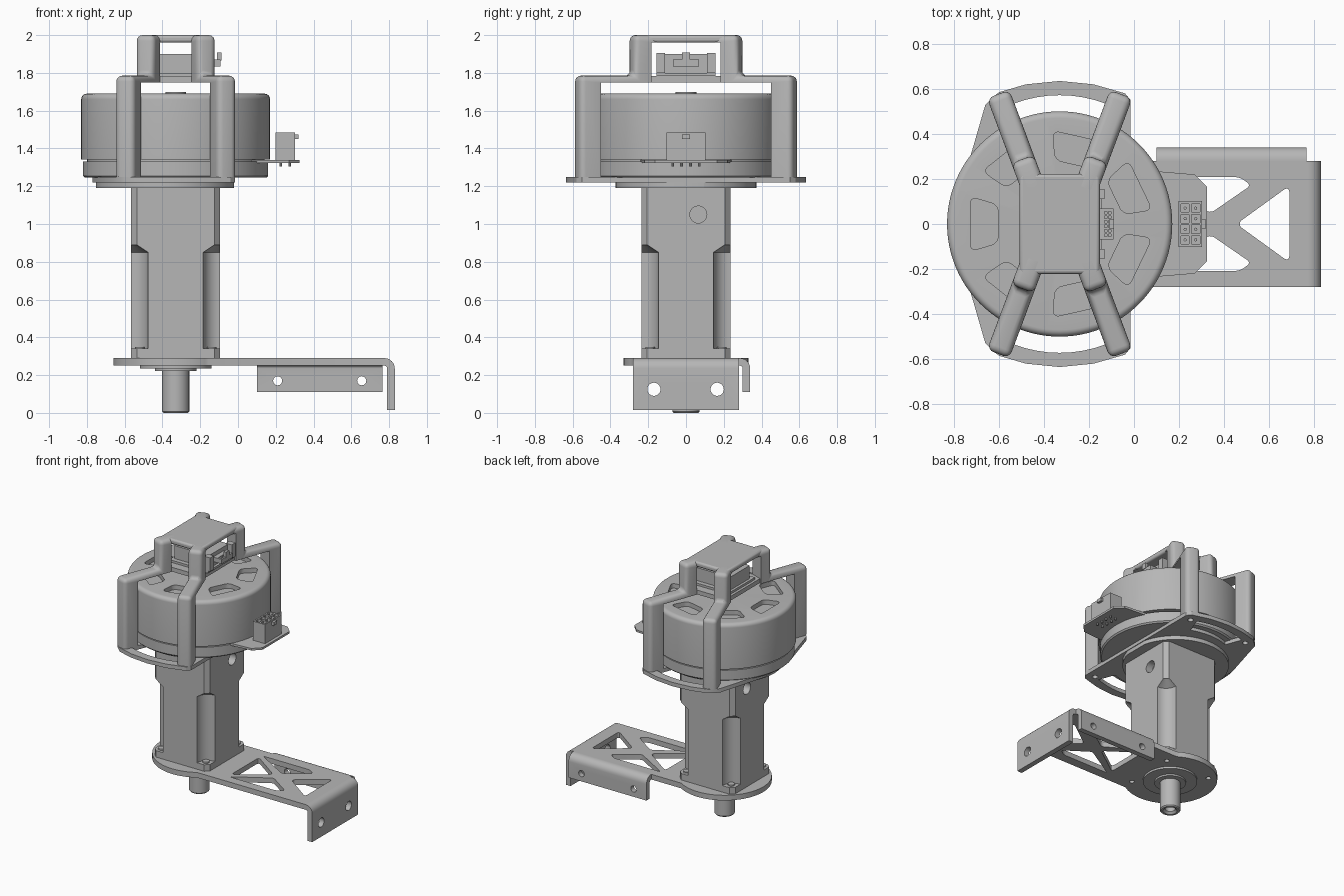
import bpy, bmesh, math
from math import cos, sin, radians, pi
from mathutils import Matrix, Vector

if "Cube" in bpy.data.objects:
    bpy.data.objects.remove(bpy.data.objects["Cube"])

CX = -0.33  # motor axis
AXIS = Matrix.Translation((CX, 0, 0))
# local (a, b, depth) -> world, for side profiles
SIDE_XZ = Matrix(((1, 0, 0, 0), (0, 0, 1, 0), (0, 1, 0, 0), (0, 0, 0, 1)))
SIDE_YZ = Matrix(((0, 0, 1, 0), (1, 0, 0, 0), (0, 1, 0, 0), (0, 0, 0, 1)))
QUADRANTS = [(1, 1), (1, -1), (-1, 1), (-1, -1)]

grey = bpy.data.materials.new("plain_grey")
grey.use_nodes = True
grey.diffuse_color = (0.47, 0.47, 0.47, 1)
grey.node_tree.nodes["Principled BSDF"].inputs["Base Color"].default_value = grey.diffuse_color
made = []


def finish(name, bm):
    bmesh.ops.recalc_face_normals(bm, faces=bm.faces)
    mesh = bpy.data.meshes.new(name)
    bm.to_mesh(mesh)
    bm.free()
    mesh.materials.append(grey)
    ob = bpy.data.objects.new(name, mesh)
    bpy.context.collection.objects.link(ob)
    made.append(ob)
    return ob


def add_prism(bm, pts, lo, hi, mat=Matrix(), rounding=0):
    """Extrude a flat outline, optionally with rounded corners."""
    part = bmesh.new()
    part.faces.new([part.verts.new((p[0], p[1], lo)) for p in pts])
    if rounding:
        bmesh.ops.bevel(part, geom=part.verts[:], offset=rounding, segments=5,
                        profile=0.5, affect='VERTICES', clamp_overlap=True)
    ext = bmesh.ops.extrude_face_region(part, geom=part.faces[:])
    up = [v for v in ext["geom"] if isinstance(v, bmesh.types.BMVert)]
    bmesh.ops.translate(part, verts=up, vec=(0, 0, hi - lo))
    part.transform(mat)
    bmesh.ops.recalc_face_normals(part, faces=part.faces)
    tmp = bpy.data.meshes.new("tmp")
    part.to_mesh(tmp)
    part.free()
    bm.from_mesh(tmp)
    bpy.data.meshes.remove(tmp)


def prism(name, *args, **kw):
    bm = bmesh.new()
    add_prism(bm, *args, **kw)
    return finish(name, bm)


def circle(x, y, r, n=24):
    return [(x + r * cos(2 * pi * i / n), y + r * sin(2 * pi * i / n)) for i in range(n)]


def rect(x0, x1, y0, y1):
    return [(x0, y0), (x1, y0), (x1, y1), (x0, y1)]


def sector(r0, r1, mid, half, n=8):
    """Ring sector outline around the origin, angles in degrees."""
    a = [radians(mid - half + 2 * half * i / n) for i in range(n + 1)]
    return [(r1 * cos(t), r1 * sin(t)) for t in a] + [(r0 * cos(t), r0 * sin(t)) for t in a[::-1]]


def lathe_mesh(profile, steps=96):
    bm = bmesh.new()
    vs = [bm.verts.new((r, 0, z)) for r, z in profile]
    edges = [bm.edges.new(p) for p in zip(vs, vs[1:])]
    bmesh.ops.spin(bm, geom=vs + edges, cent=(0, 0, 0), axis=(0, 0, 1), angle=2 * pi,
                   steps=steps, use_merge=True)
    bmesh.ops.remove_doubles(bm, verts=bm.verts, dist=1e-5)
    return bm


def lathe(name, profile, steps=96):
    bm = lathe_mesh(profile, steps)
    bm.transform(AXIS)
    return finish(name, bm)


def cut(ob, bm):
    """Subtract a cutter mesh and discard the cutter."""
    tool = finish("cutter", bm)
    made.remove(tool)
    mod = ob.modifiers.new("cut", 'BOOLEAN')
    mod.operation, mod.solver, mod.object = 'DIFFERENCE', 'EXACT', tool
    bpy.context.view_layer.objects.active = ob
    bpy.ops.object.modifier_apply(modifier=mod.name)
    bpy.data.objects.remove(tool)


# Output shaft with a bored tip, and its collar
lathe("output_shaft", [(0, 0.06), (0.035, 0.06), (0.035, 0.015), (0.05, 0), (0.065, 0), (0.072, 0.008),
                       (0.072, 0.222), (0.11, 0.222), (0.11, 0.235), (0.19, 0.235), (0.19, 0.252),
                       (0, 0.252)], 48)

# Mounting bracket: round base, arm with truss windows
arc = [radians(58 + 244 * i / 60) for i in range(61)]
outline = [(CX + 0.33 * cos(t), 0.33 * sin(t)) for t in arc] + [(0.775, -0.28), (0.775, 0.28)]
plate = prism("bracket_plate", outline, 0.25, 0.29)
bm = bmesh.new()
add_prism(bm, [(0.455, 0), (0.69, -0.17), (0.69, 0.17)], 0.2, 0.35, rounding=0.03)
add_prism(bm, [(0.3, 0), (0.06, -0.17), (0.06, 0.17)], 0.2, 0.35, rounding=0.03)
for s in (1, -1):
    add_prism(bm, [(0.07, s * 0.208), (0.34, s * 0.048), (0.52, s * 0.172), (0.47, s * 0.208)],
              0.2, 0.35, rounding=0.02)
for sx, sy in QUADRANTS:
    add_prism(bm, circle(CX + sx * 0.19, sy * 0.19, 0.018), 0.2, 0.35)
cut(plate, bm)


def bent_flange(name, start, end, bottom, lo, hi, mat, holes, hole_z, hole_r):
    t, r = 0.04, 0.055
    turn = [radians(90 - 15 * i) for i in range(7)]
    pts = [(start, 0.29)] + [(end - r + r * cos(a), 0.29 - r + r * sin(a)) for a in turn]
    pts += [(end, bottom), (end - t, bottom)]
    pts += [(end - r + (r - t) * cos(a), 0.29 - r + (r - t) * sin(a)) for a in turn[::-1]]
    pts += [(start, 0.25)]
    ob = prism(name, pts, lo, hi, mat)
    across = SIDE_YZ if mat == SIDE_XZ else SIDE_XZ
    cutter = bmesh.new()
    for h in holes:
        add_prism(cutter, circle(h, hole_z, hole_r), end - 0.1, end + 0.1, across)
    cut(ob, cutter)


bent_flange("end_flange", 0.77, 0.83, 0.015, -0.28, 0.28, SIDE_XZ, (-0.17, 0.165), 0.125, 0.035)
bent_flange("back_flange", 0.275, 0.34, 0.11, 0.1, 0.765, SIDE_YZ, (0.21, 0.655), 0.17, 0.024)

# Gearbox column with scooped corners and a cross hole
W = 0.236
c = 0.03
corners = [(W, W - c), (W - c, W), (c - W, W), (-W, W - c), (-W, c - W), (c - W, -W), (W - c, -W), (W, c - W)]
gearbox = prism("gearbox", corners, 0.29, 1.2, AXIS)
bm = bmesh.new()
scoop = lathe_mesh([(0, 0.34), (0.09, 0.34), (0.09, 0.85), (0.03, 0.89), (0, 0.89)], 32)
scoop_mesh = bpy.data.meshes.new("scoop")
for sx, sy in QUADRANTS:
    copy = scoop.copy()
    copy.transform(Matrix.Translation((CX + sx * W, sy * W, 0)))
    copy.to_mesh(scoop_mesh)
    copy.free()
    bm.from_mesh(scoop_mesh)
scoop.free()
bpy.data.meshes.remove(scoop_mesh)
add_prism(bm, circle(0.065, 1.05, 0.045), -0.15, 0, SIDE_YZ)
add_prism(bm, circle(0.065, 1.05, 0.045), -0.7, -0.5, SIDE_YZ)
cut(gearbox, bm)
for i, (sx, sy) in enumerate(QUADRANTS):
    prism("corner_screw_%d" % (i + 1), circle(CX + sx * 0.19, sy * 0.19, 0.025), 0.33, 0.35)

# Adapter under the motor
adapter = prism("adapter_plate", circle(-0.38, 0, 0.372, 72), 1.19, 1.222)
bm = bmesh.new()
add_prism(bm, rect(-0.02, 0.2, -0.5, 0.5), 1.1, 1.3)
cut(adapter, bm)

# Cage base plate with curved slots
half = [(-0.77, 0.15), (-0.66, 0.53), (-0.6, 0.585), (-0.48, 0.62), (-0.33, 0.635),
        (-0.18, 0.62), (-0.04, 0.58), (-0.015, 0.55)]
base = prism("cage_base", half + [(x, -y) for x, y in half[::-1]], 1.22, 1.25)
bm = bmesh.new()
for mid in (90, 270):
    add_prism(bm, sector(0.44, 0.572, mid, 21), 1.1, 1.3, AXIS)
for sx, sy in QUADRANTS:
    add_prism(bm, circle(CX + sx * 0.25, sy * 0.52, 0.02), 1.2, 1.245)
cut(base, bm)

# Motor: stator and rounded rotor drum with seven recesses on top
lathe("stator", [(0, 1.245), (0.48, 1.245), (0.49, 1.255), (0.49, 1.33), (0.47, 1.33), (0.47, 1.35), (0, 1.35)])
rim = [(0.47 + 0.03 * cos(radians(a)), 1.66 + 0.03 * sin(radians(a))) for a in range(0, 91, 15)]
drum = lathe("rotor_drum", [(0, 1.342), (0.5, 1.342)] + rim + [(0, 1.69)])
bm = bmesh.new()
for k in range(7):
    add_prism(bm, sector(0.285, 0.415, 180 + k * 360 / 7, 17, 1), 1.655, 1.75, AXIS, rounding=0.03)
cut(drum, bm)
prism("rotor_hub", circle(CX, 0, 0.055, 32), 1.68, 1.7)

# Cage arms: leg, horizontal beam and upper post in one bent profile
profile = [(0.445, 1.25), (0.445, 1.785), (0.137, 1.785), (0.137, 2.0), (0, 2.0), (0, 1.96),
           (0.045, 1.96), (0.045, 1.748), (0.33, 1.748), (0.33, 1.25)]
outer = {(round(a, 3), round(b, 3)) for a, b in profile[:5]}
for i, (sx, sy) in enumerate(QUADRANTS):
    u = Vector((0.35 * sx, 0.937 * sy, 0)).normalized()
    w = Vector((-u.y, u.x, 0))
    m = Matrix(((u.x, 0, w.x, CX + sx * 0.117), (u.y, 0, w.y, sy * 0.16), (0, 1, 0, 0), (0, 0, 0, 1)))
    bm = bmesh.new()
    add_prism(bm, profile, -0.053, 0.053)
    edges = [e for e in bm.edges
             if all((round(v.co.x, 3), round(v.co.y, 3)) in outer for v in e.verts)
             and e.verts[0].co.y + e.verts[1].co.y > 2.6
             and not all(v.co.x < 0.01 for v in e.verts)]
    bmesh.ops.bevel(bm, geom=edges, offset=0.03, segments=4, profile=0.5, affect='EDGES', clamp_overlap=True)
    bm.transform(m)
    finish("cage_arm_%d" % (i + 1), bm)

# Cage cap and the shelf below it
cap = prism("cage_cap", rect(CX - 0.178, CX + 0.178, -0.222, 0.222), 1.96, 2.0)
soft = cap.modifiers.new("soft_edge", 'BEVEL')
soft.width, soft.segments = 0.014, 3
prism("cage_shelf", rect(CX - 0.17, CX + 0.17, -0.22, 0.22), 1.75, 1.783)

# Encoder with its side connector
prism("encoder_body", rect(CX - 0.13, CX + 0.165, -0.12, 0.12), 1.78, 1.9)
prism("encoder_board", rect(CX - 0.15, CX + 0.185, -0.155, 0.155), 1.783, 1.8)
for s, side in ((1, "back"), (-1, "front")):
    prism("encoder_latch_" + side, rect(CX + 0.15, CX + 0.2, s * 0.11, s * 0.155), 1.8, 1.905)
socket = prism("encoder_socket", rect(-0.17, -0.092, -0.068, 0.068), 1.835, 1.87)
bm = bmesh.new()
for k in range(6):
    for x in (-0.125, -0.108):
        y = -0.05 + 0.02 * k
        add_prism(bm, rect(x - 0.005, x + 0.005, y - 0.006, y + 0.006), 1.85, 1.9)
cut(socket, bm)
prism("encoder_socket_lip", rect(-0.11, -0.088, -0.02, 0.02), 1.865, 1.908)

# Wiring board with a power connector
prism("wiring_board", [(0, -0.27), (0.09, -0.235), (0.27, -0.22), (0.325, -0.165), (0.325, 0.165),
                       (0.27, 0.22), (0.09, 0.235), (0, 0.27)], 1.322, 1.338)
plug = prism("power_connector", rect(0.198, 0.302, -0.102, 0.102), 1.338, 1.485)
bm = bmesh.new()
pins = [(x, -0.0705 + 0.047 * k) for k in range(4) for x in (0.227, 0.274)]
for x, y in pins:
    add_prism(bm, rect(x - 0.018, x + 0.018, y - 0.018, y + 0.018), 1.39, 1.55)
cut(plug, bm)
prism("connector_latch", rect(0.3, 0.32, -0.02, 0.02), 1.45, 1.475)
for i, (x, y) in enumerate(pins):
    prism("pin_%d" % (i + 1), circle(x, y, 0.007, 8), 1.305, 1.44)

# Smooth curved faces, keep sharp edges
bpy.ops.object.select_all(action='DESELECT')
for ob in made:
    ob.select_set(True)
bpy.context.view_layer.objects.active = made[0]
bpy.ops.object.shade_smooth_by_angle(angle=radians(32))
